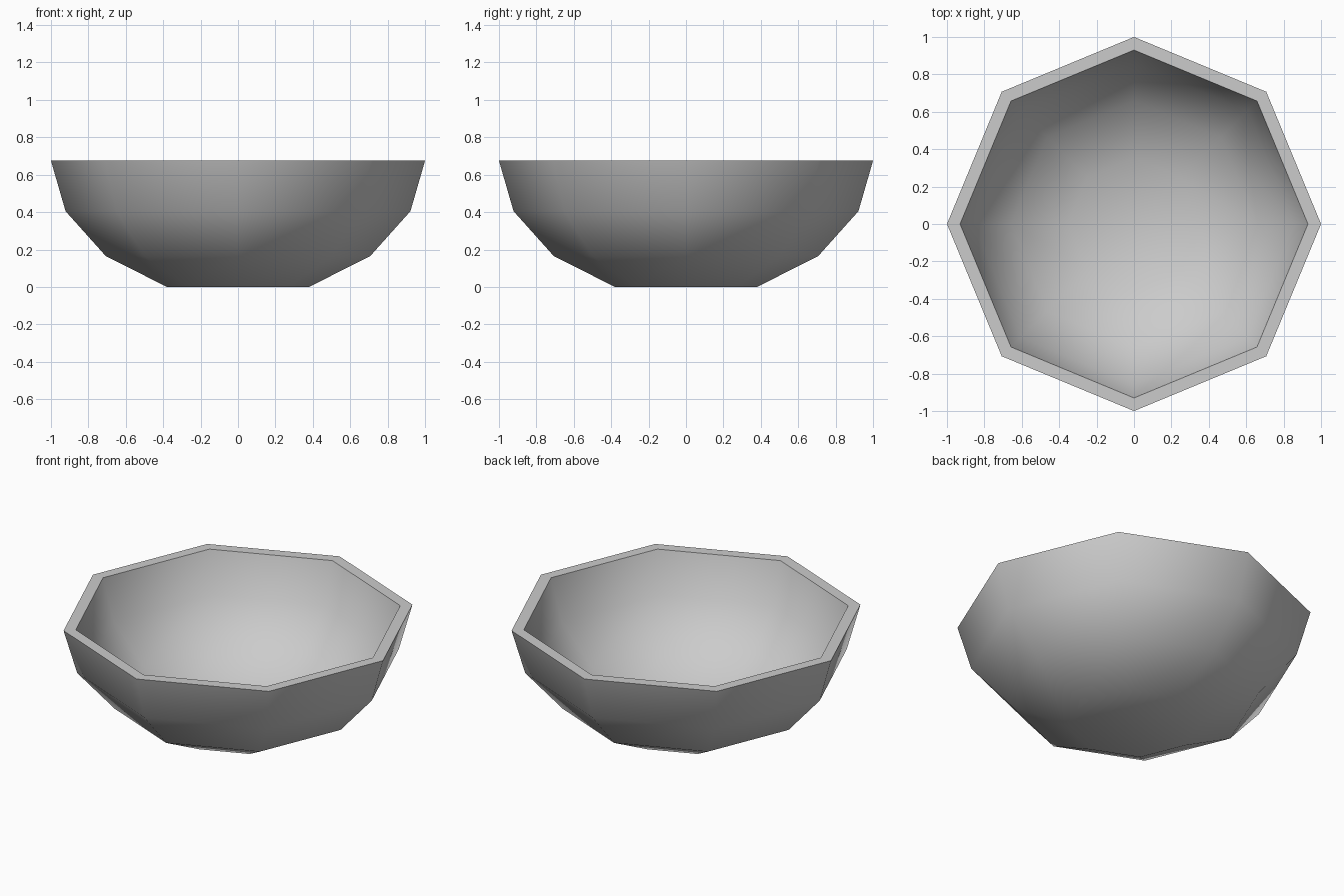
import bpy, bmesh
from math import sin, cos, pi, radians

if "Cube" in bpy.data.objects:
    bpy.data.objects.remove(bpy.data.objects["Cube"])

SIDES = 8
RIM_Z = 0.675
INNER = 0.93
# outer wall profile: (radius, height) from foot to rim
OUTER = [(0.38, 0.0), (0.707, 0.165), (0.922, 0.405), (1.0, RIM_Z)]
# inner wall: the same profile shrunk towards the centre of the rim, rim to floor
inner = [(r * INNER, RIM_Z - (RIM_Z - z) * INNER) for r, z in reversed(OUTER)]

bm = bmesh.new()


def ring(r, z):
    return [bm.verts.new((r * cos(2 * pi * i / SIDES), r * sin(2 * pi * i / SIDES), z))
            for i in range(SIDES)]


rings = [ring(r, z) for r, z in OUTER + inner]

# walls and flat rim
for a, b in zip(rings, rings[1:]):
    for i in range(SIDES):
        j = (i + 1) % SIDES
        bm.faces.new((a[i], a[j], b[j], b[i]))

# flat underside and inner floor
bm.faces.new(rings[0][::-1])
bm.faces.new(rings[-1])
bmesh.ops.recalc_face_normals(bm, faces=bm.faces)

mesh = bpy.data.meshes.new("bowl")
bm.to_mesh(mesh)
bm.free()
bowl = bpy.data.objects.new("bowl", mesh)
bpy.context.collection.objects.link(bowl)

# smooth walls, crisp rim
bpy.context.view_layer.objects.active = bowl
bowl.select_set(True)
bpy.ops.object.shade_smooth_by_angle(angle=radians(60))
